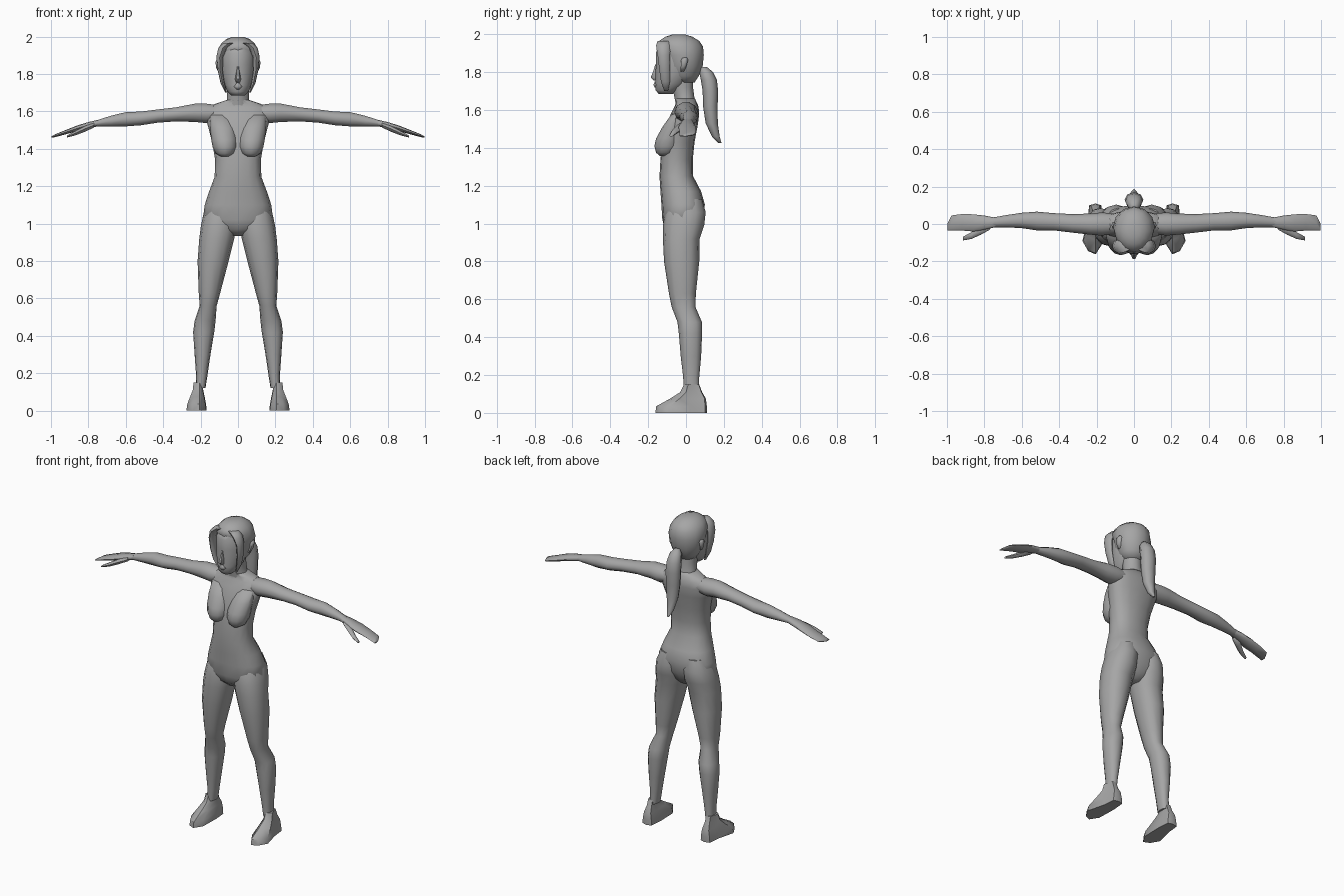
import bpy, bmesh, math

skin = bpy.data.materials.new("plain grey")
skin.diffuse_color = (0.38, 0.38, 0.38, 1)


def finish(name, bm, mirror, angle=65):
    """Turn a bmesh into a smooth shaded object, optionally mirrored in x."""
    bmesh.ops.recalc_face_normals(bm, faces=bm.faces)
    mesh = bpy.data.meshes.new(name)
    bm.to_mesh(mesh)
    bm.free()
    mesh.materials.append(skin)
    ob = bpy.data.objects.new(name, mesh)
    bpy.context.collection.objects.link(ob)
    bpy.ops.object.select_all(action='DESELECT')
    ob.select_set(True)
    bpy.context.view_layer.objects.active = ob
    bpy.ops.object.shade_smooth_by_angle(angle=math.radians(angle))
    if mirror:
        ob.modifiers.new("mirror", 'MIRROR').use_mirror_merge = False
    return ob


def skin_rings(bm, rings):
    rows = [[bm.verts.new(p) for p in ring] for ring in rings]
    n = len(rows[0])
    for a, b in zip(rows, rows[1:]):
        for i in range(n):
            j = (i + 1) % n
            bm.faces.new((a[i], a[j], b[j], b[i]))
    bm.faces.new(rows[0])
    bm.faces.new(rows[-1])


def loft(name, rings, axis='z', sides=12, power=1.0, mirror=False, angle=65):
    """Rings are (position, a0, a1, b0, b1): bounds of a rounded section."""
    def shape(v):
        return math.copysign(abs(v) ** power, v)
    out = []
    for t, a0, a1, b0, b1 in rings:
        ring = []
        for i in range(sides):
            w = 2 * math.pi * i / sides
            a = (a0 + a1) / 2 + (a1 - a0) / 2 * shape(math.cos(w))
            b = (b0 + b1) / 2 + (b1 - b0) / 2 * shape(math.sin(w))
            ring.append((a, b, t) if axis == 'z' else (t, a, b))
        out.append(ring)
    bm = bmesh.new()
    skin_rings(bm, out)
    return finish(name, bm, mirror, angle)


def centred(rows):
    return [(z, -w, w, y0, y1) for z, w, y0, y1 in rows]


# Torso, hips to shoulders, running into the neck
loft("torso", centred([
    (0.935, 0.035, -0.07, 0.03), (0.97, 0.11, -0.11, 0.06),
    (1.02, 0.188, -0.125, 0.085), (1.10, 0.178, -0.13, 0.10),
    (1.17, 0.155, -0.135, 0.08), (1.25, 0.125, -0.14, 0.038),
    (1.34, 0.122, -0.135, 0.036), (1.43, 0.137, -0.125, 0.045),
    (1.52, 0.16, -0.105, 0.062), (1.58, 0.178, -0.08, 0.07),
    (1.62, 0.165, -0.06, 0.066), (1.643, 0.115, -0.052, 0.055),
    (1.66, 0.064, -0.06, 0.048)]), sides=16, power=0.85)
loft("neck", centred([
    (1.62, 0.078, -0.055, 0.055), (1.66, 0.06, -0.062, 0.048),
    (1.72, 0.058, -0.075, 0.04), (1.80, 0.062, -0.09, 0.04)]), sides=10)

# Bust
loft("bust", [
    (1.358, 0.05, 0.09, -0.14, -0.09), (1.375, 0.018, 0.12, -0.158, -0.05),
    (1.41, 0.004, 0.136, -0.167, -0.03), (1.45, 0.004, 0.143, -0.158, -0.02),
    (1.51, 0.012, 0.15, -0.125, -0.01), (1.58, 0.03, 0.15, -0.075, 0.0)],
    mirror=True)

# Legs
loft("leg", [
    (0.12, 0.174, 0.224, -0.012, 0.07), (0.19, 0.163, 0.224, -0.015, 0.07),
    (0.30, 0.147, 0.232, -0.028, 0.08), (0.42, 0.127, 0.24, -0.038, 0.085),
    (0.48, 0.12, 0.232, -0.045, 0.084), (0.56, 0.114, 0.205, -0.076, 0.05),
    (0.63, 0.095, 0.21, -0.09, 0.052), (0.80, 0.05, 0.216, -0.116, 0.07),
    (0.92, 0.02, 0.207, -0.122, 0.072), (0.99, 0.006, 0.198, -0.122, 0.096),
    (1.06, 0.006, 0.183, -0.11, 0.104), (1.13, 0.02, 0.15, -0.08, 0.085)],
    power=0.9, mirror=True)

# Feet: turned out, wedge shaped, with a flat sole
sole = [(0.205, 0.11), (0.24, 0.10), (0.248, 0.02), (0.276, -0.09),
        (0.245, -0.145), (0.205, -0.162), (0.172, -0.11), (0.168, 0.02),
        (0.175, 0.10)]
bm = bmesh.new()
foot = []
for z, sx, y0, y1 in [(0, 1, -0.162, 0.11), (0.035, 0.93, -0.157, 0.11),
                      (0.075, 0.72, -0.085, 0.105), (0.11, 0.52, -0.03, 0.085),
                      (0.15, 0.46, -0.01, 0.07)]:
    foot.append([(0.205 + (x - 0.205) * sx,
                  y0 + (y + 0.162) / 0.272 * (y1 - y0), z) for x, y in sole])
skin_rings(bm, foot)
finish("foot", bm, True, 50)

# Arms and hands, lofted outward along x
loft("arm", [
    (0.10, -0.05, 0.055, 1.55, 1.635), (0.17, -0.062, 0.062, 1.535, 1.644),
    (0.23, -0.057, 0.056, 1.541, 1.644), (0.33, -0.046, 0.053, 1.545, 1.624),
    (0.43, -0.034, 0.058, 1.538, 1.612), (0.52, -0.034, 0.066, 1.524, 1.601),
    (0.60, -0.022, 0.06, 1.518, 1.598), (0.68, -0.018, 0.048, 1.518, 1.578),
    (0.76, -0.018, 0.034, 1.519, 1.552)], axis='x', sides=10, mirror=True)
loft("hand", [
    (0.74, -0.016, 0.034, 1.522, 1.557), (0.80, -0.032, 0.045, 1.51, 1.543),
    (0.86, -0.04, 0.052, 1.494, 1.525), (0.92, -0.035, 0.053, 1.478, 1.501),
    (0.975, -0.034, 0.046, 1.463, 1.479), (0.998, -0.034, 0.0, 1.459, 1.467)],
    axis='x', sides=8, power=0.75, mirror=True)
loft("thumb", [
    (0.77, -0.03, 0.0, 1.512, 1.54), (0.82, -0.058, -0.01, 1.488, 1.524),
    (0.87, -0.08, -0.045, 1.47, 1.497), (0.915, -0.088, -0.068, 1.459, 1.472)],
    axis='x', sides=6, mirror=True)

# Head: face, nose and ears
loft("face", centred([
    (1.685, 0.035, -0.145, -0.07), (1.705, 0.055, -0.162, -0.04),
    (1.74, 0.073, -0.163, 0.01), (1.79, 0.086, -0.163, 0.04),
    (1.85, 0.094, -0.162, 0.07), (1.91, 0.093, -0.16, 0.07),
    (1.95, 0.08, -0.14, 0.05)]), sides=14)
loft("nose", centred([
    (1.755, 0.010, -0.172, -0.15), (1.772, 0.016, -0.19, -0.14),
    (1.80, 0.011, -0.178, -0.14), (1.84, 0.006, -0.164, -0.14)]), sides=6)
loft("lips", centred([
    (1.718, 0.012, -0.164, -0.14), (1.733, 0.026, -0.172, -0.13),
    (1.75, 0.012, -0.165, -0.14)]), sides=8)
loft("ear", [
    (1.805, 0.088, 0.10, -0.03, -0.008), (1.83, 0.09, 0.116, -0.03, 0.004),
    (1.865, 0.09, 0.121, -0.028, 0.014), (1.877, 0.09, 0.112, -0.02, 0.008)],
    sides=6, mirror=True)

# Hair cap with strands framing the face
loft("hair_cap", centred([
    (1.745, 0.056, -0.06, 0.045), (1.78, 0.085, -0.09, 0.068),
    (1.83, 0.104, -0.11, 0.088), (1.89, 0.112, -0.125, 0.094),
    (1.935, 0.106, -0.152, 0.09), (1.965, 0.088, -0.142, 0.07),
    (1.987, 0.062, -0.11, 0.035), (1.998, 0.03, -0.075, 0.0)]), sides=12)
loft("hair_strand", [
    (1.70, 0.058, 0.068, -0.115, -0.095), (1.75, 0.072, 0.093, -0.132, -0.085),
    (1.82, 0.082, 0.109, -0.142, -0.085), (1.89, 0.08, 0.116, -0.15, -0.085),
    (1.94, 0.058, 0.105, -0.158, -0.08), (1.965, 0.02, 0.08, -0.15, -0.08)],
    sides=8, mirror=True)

# Ponytail
loft("ponytail", centred([
    (1.425, 0.006, 0.172, 0.188), (1.46, 0.022, 0.137, 0.178),
    (1.53, 0.037, 0.104, 0.168), (1.62, 0.046, 0.09, 0.167),
    (1.70, 0.05, 0.088, 0.17), (1.76, 0.047, 0.078, 0.163),
    (1.80, 0.038, 0.07, 0.143), (1.828, 0.016, 0.075, 0.11)]), sides=8)
